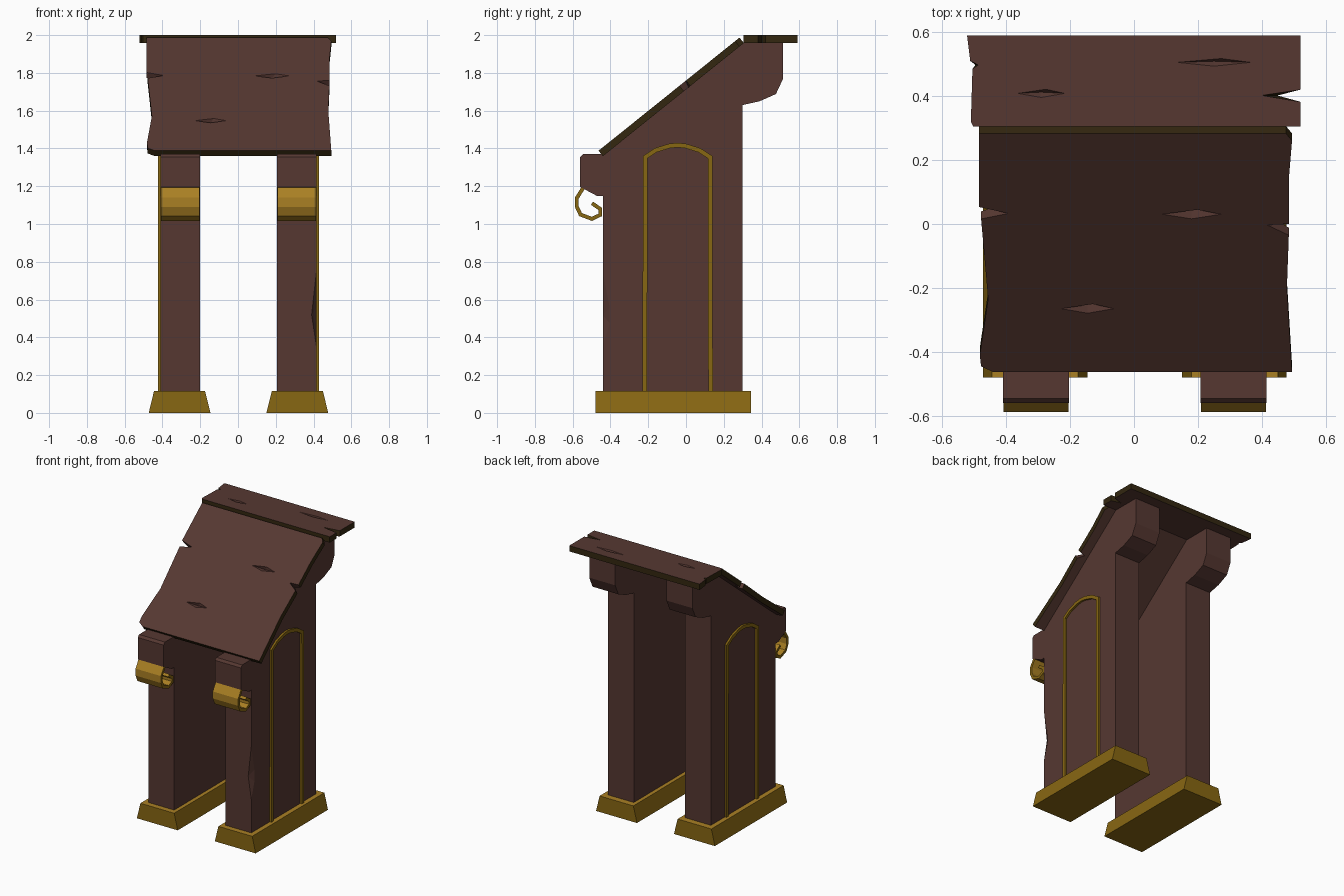
import bpy, bmesh, math
from mathutils import Vector

if "Cube" in bpy.data.objects:
    bpy.data.objects.remove(bpy.data.objects["Cube"])


def material(name, rgb):
    m = bpy.data.materials.new(name)
    m.diffuse_color = (*rgb, 1)
    m.use_nodes = True
    m.node_tree.nodes["Principled BSDF"].inputs["Base Color"].default_value = m.diffuse_color
    return m


BROWN = material("brown wood", (0.092, 0.039, 0.031))
EDGE = material("dark board edge", (0.033, 0.020, 0.005))
GOLD = material("gold", (0.245, 0.135, 0.006))
LIGHT_GOLD = material("light gold", (0.40, 0.215, 0.017))


def finish(name, bm, mats, rule=None):
    bmesh.ops.recalc_face_normals(bm, faces=bm.faces[:])
    bm.normal_update()
    if rule:
        for f in bm.faces:
            f.material_index = rule(f)
    me = bpy.data.meshes.new(name)
    bm.to_mesh(me)
    bm.free()
    for m in mats:
        me.materials.append(m)
    ob = bpy.data.objects.new(name, me)
    bpy.context.collection.objects.link(ob)
    return ob


def loft(bottom, top):
    """Solid between two outlines with equal point counts."""
    bm = bmesh.new()
    a = [bm.verts.new(p) for p in bottom]
    b = [bm.verts.new(p) for p in top]
    bm.faces.new(a)
    bm.faces.new(b)
    n = len(a)
    for i in range(n):
        j = (i + 1) % n
        bm.faces.new((a[i], a[j], b[j], b[i]))
    return bm


def prism_x(profile, x0, x1):
    return loft([(x0, y, z) for y, z in profile], [(x1, y, z) for y, z in profile])


def strip(path, width):
    """Closed outline of a band along an open path, offset to its left."""
    pts = [Vector(p) for p in path]
    inner = []
    for i, p in enumerate(pts):
        d0 = (p - pts[max(i - 1, 0)]).normalized()
        d1 = (pts[min(i + 1, len(pts) - 1)] - p).normalized()
        t = (d0 + d1).normalized()
        d = d1 if d1.length else d0
        inner.append(p + Vector((-t.y, t.x)) * width / max(t.dot(d), 0.5))
    return [tuple(p) for p in pts + inner[::-1]]


def cut(ob, points):
    """Subtract the convex hull of the points."""
    bm = bmesh.new()
    for p in points:
        bm.verts.new(p)
    bmesh.ops.convex_hull(bm, input=bm.verts[:])
    cutter = finish("cutter", bm, [])
    cutter.hide_render = True
    mod = ob.modifiers.new("cut", "BOOLEAN")
    mod.operation, mod.solver, mod.object = "DIFFERENCE", "EXACT", cutter
    bpy.context.view_layer.objects.active = ob
    bpy.ops.object.modifier_apply(modifier=mod.name)
    bpy.data.objects.remove(cutter)


def board(name, outline, tips, thick, cracks, notch_mat):
    """Plank with top at local z=0; notch tips are shallower on the underside."""
    top = [Vector((x, v, 0)) for x, v in outline]
    low = [p - Vector((0, 0, thick)) for p in top]
    for i in tips:
        low[i] = low[i].lerp((low[i - 1] + low[i + 1]) / 2, 0.4)
    tip_pts = [top[i] for i in tips]

    def rule(f):
        if len(f.verts) > 4:
            return 0
        at_tip = any((v.co - t).length < 1e-4 for v in f.verts for t in tip_pts)
        return notch_mat if at_tip else 1

    ob = finish(name, loft(low, top), [BROWN, EDGE], rule)
    for x, v, l, w in cracks:
        cut(ob, [(x - l, v, 0.002), (x + l, v, 0.002), (x, v - w, 0.002),
                 (x + l * 0.2, v + w, 0.002), (x, v + w * 0.3, -0.022)])
    return ob


# Profiles in (y, z)
LEG = [(-0.44, 0.06), (-0.44, 1.148), (-0.47, 1.148), (-0.56, 1.196), (-0.56, 1.354),
       (-0.545, 1.37), (-0.43, 1.37), (0.295, 1.957), (0.513, 1.957), (0.513, 1.767),
       (0.476, 1.688), (0.39, 1.65), (0.30, 1.63), (0.30, 0.06)]
ARCH = [(-0.23, 0.1), (-0.228, 1.36), (-0.165, 1.402), (-0.09, 1.425), (-0.045, 1.43),
        (0, 1.425), (0.075, 1.402), (0.14, 1.36), (0.142, 0.1)]
SCROLL = [(-0.552, 1.198), (-0.588, 1.14), (-0.588, 1.09), (-0.566, 1.042), (-0.497, 1.016),
          (-0.444, 1.042), (-0.444, 1.085), (-0.492, 1.118)]

for side, label in ((1, "right"), (-1, "left")):
    def sx(x):
        return side * x + 0.0025

    # Side panel leg with front cap and rear bracket
    leg = finish(label + "_leg", prism_x(LEG, sx(0.205), sx(0.412)), [BROWN])
    if side == 1:  # chipped front corner
        cut(leg, [(0.417, -0.443, 0.33), (0.417, -0.443, 0.78), (0.388, -0.443, 0.52),
                  (0.417, -0.40, 0.47), (0.417, -0.40, 0.56)])

    # Gold arch on the outer face
    finish(label + "_arch_trim", prism_x(strip(ARCH, -0.024), sx(0.405), sx(0.426)), [GOLD])

    # Rolled gold scroll under the front cap
    finish(label + "_scroll", prism_x(strip(SCROLL, 0.02), sx(0.207), sx(0.41)),
           [LIGHT_GOLD, GOLD], lambda f: int(abs(f.normal.x) > 0.9))

    # Tapered foot
    trap = [(0.148, 0), (0.475, 0), (0.447, 0.116), (0.177, 0.116)]
    finish(label + "_foot",
           loft([(sx(x), -0.48, z) for x, z in trap], [(sx(x), 0.345, z) for x, z in trap]),
           [GOLD, LIGHT_GOLD], lambda f: int(f.normal.z > 0.9))

# Flat top shelf
shelf = [(-0.522, 0.59), (-0.512, 0.51), (-0.487, 0.497), (-0.505, 0.485), (-0.51, 0.32),
         (-0.503, 0.305), (0.52, 0.305), (0.52, 0.382), (0.40, 0.402), (0.52, 0.42), (0.52, 0.59)]
ob = board("top_shelf", shelf, (2, 8), 0.042,
           [(0.25, 0.505, 0.125, 0.013), (-0.29, 0.408, 0.08, 0.014)], 1)
ob.location = (0, 0, 2.0)

# Sloped reading board, outline given in plan and stretched along the slope
ANGLE = math.atan2(0.598, 0.745)


def along(y):
    return (y + 0.463) / math.cos(ANGLE)


slope = [(-0.484, 0.283), (-0.484, 0.053), (-0.392, 0.033), (-0.478, 0.016), (-0.456, -0.235),
         (-0.482, -0.41), (-0.478, -0.445), (-0.44, -0.463), (0.494, -0.463), (0.478, -0.2),
         (0.484, -0.035), (0.416, -0.003), (0.484, 0.0), (0.484, 0.14), (0.494, 0.26),
         (0.475, 0.283)]
ob = board("sloped_desk_board", [(x, along(y)) for x, y in slope], (2, 11), 0.037,
           [(-0.145, along(-0.265), 0.09, 0.02), (0.18, along(0.03), 0.1, 0.02)], 0)
ob.location = (0, -0.463, 1.388)
ob.rotation_euler = (ANGLE, 0, 0)
